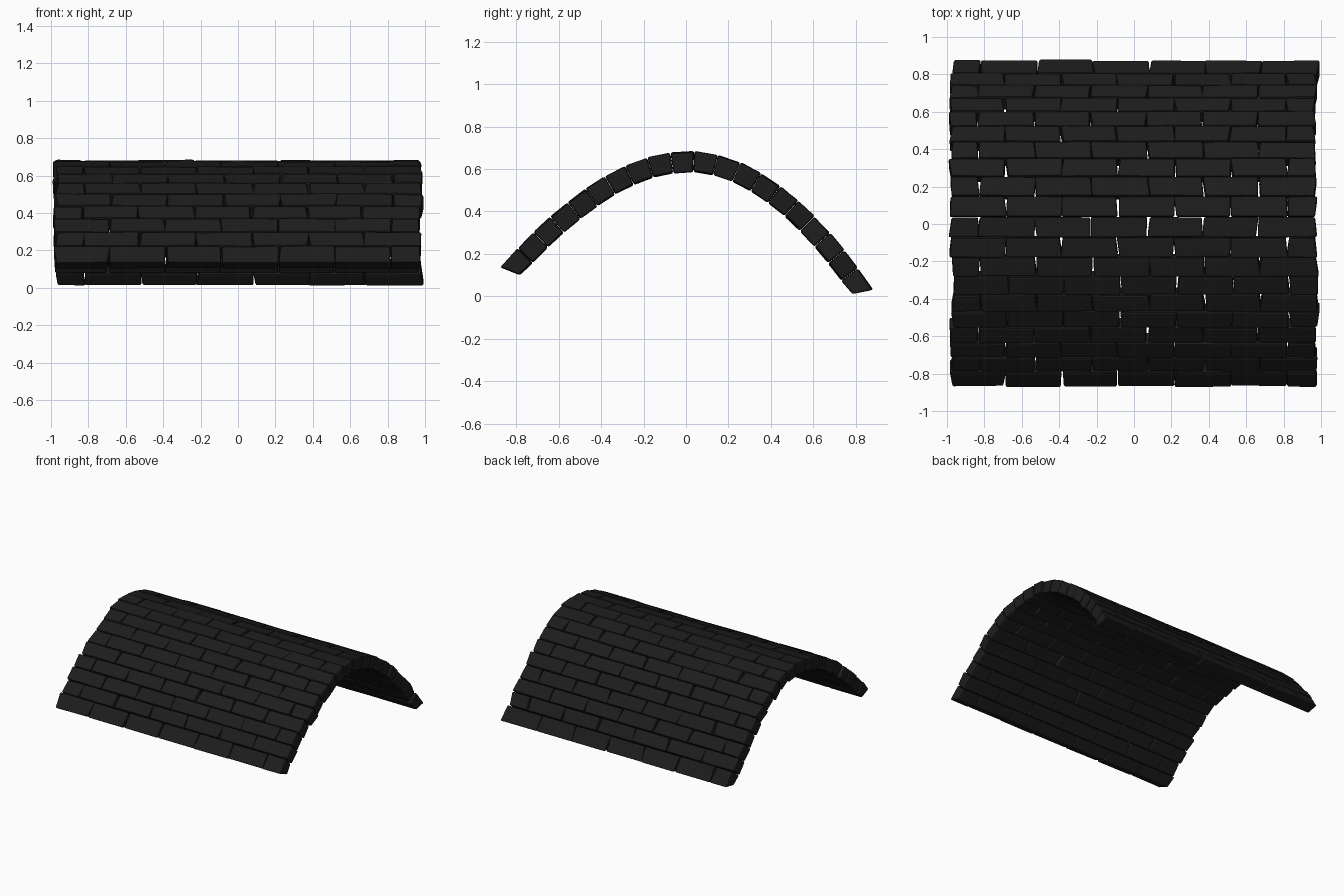
import bpy, bmesh, math, random
from mathutils import Vector
from mathutils.geometry import interpolate_bezier

if "Cube" in bpy.data.objects:
    bpy.data.objects.remove(bpy.data.objects["Cube"])

random.seed(7)
ROWS = 20
HALF_THICK = 0.047

# Centre line of the vault, as (y, z)
PROFILE = [(-0.83, 0.118), (-0.655, 0.295), (-0.52, 0.41), (-0.36, 0.522),
           (-0.19, 0.60), (0, 0.635), (0.16, 0.613), (0.31, 0.55),
           (0.455, 0.45), (0.57, 0.345), (0.69, 0.21), (0.833, 0.02)]


def smooth_line(points):
    pts = [Vector((0, y, z)) for y, z in points]
    ext = [2 * pts[0] - pts[1]] + pts + [2 * pts[-1] - pts[-2]]
    line = []
    for a, b, c, d in zip(ext, ext[1:], ext[2:], ext[3:]):
        line += interpolate_bezier(b, b + (c - a) / 6, c - (d - b) / 6, c, 20)[:-1]
    return line + [pts[-1]]


def resample(line, count):
    dist = [0]
    for a, b in zip(line, line[1:]):
        dist.append(dist[-1] + (b - a).length)
    out, k = [], 0
    for i in range(count + 1):
        s = dist[-1] * i / count
        while k < len(line) - 2 and dist[k + 1] < s:
            k += 1
        out.append(line[k].lerp(line[k + 1], (s - dist[k]) / (dist[k + 1] - dist[k])))
    return out


# Inner and outer corner of every bed joint
joints = resample(smooth_line(PROFILE), ROWS)
corners = []
for i, p in enumerate(joints):
    t = (joints[min(i + 1, ROWS)] - joints[max(i - 1, 0)]).normalized()
    n = Vector((0, -t.z, t.y))
    if i == 0:
        n = Vector((0, -0.93, 0.37))
    elif i == ROWS:
        n = Vector((0, 0.98, 0.2))
    corners.append((p - n * HALF_THICK, p + n * HALF_THICK))

# Running bond: half bricks alternate between the two ends
BOND_A = [-0.98, -0.83, -0.53, -0.23, 0.075, 0.37, 0.665, 0.975]
BOND_B = [-0.98, -0.685, -0.385, -0.085, 0.22, 0.52, 0.82, 0.975]

mat = bpy.data.materials.new("dark_brick")
mat.diffuse_color = (0.012, 0.012, 0.012, 1)
mat.use_nodes = True
mat.node_tree.nodes["Principled BSDF"].inputs["Base Color"].default_value = mat.diffuse_color


def add_brick(bm, x0, x1, row):
    # Wedge brick with slightly skewed ends and uneven face height
    lift = random.uniform(-0.003, 0.003)
    verts = []
    for x, inward in ((x0, 1), (x1, -1)):
        shift = random.uniform(-0.003, 0.006) * inward
        skew = random.uniform(-0.008, 0.008)
        for joint, side in ((row, -1), (row + 1, 1)):
            inner, outer = corners[joint]
            n = (outer - inner).normalized()
            along = (corners[row + 1][1] - corners[row][1]).normalized()
            px = x + shift + skew * side
            for p in (inner, outer):
                v = p + n * (lift + random.uniform(-0.002, 0.002))
                v -= along * side * random.uniform(0, 0.003)
                v.x = px + random.uniform(-0.003, 0.003)
                verts.append(bm.verts.new(v))
    a, b, c, d, e, f, g, h = verts
    for face in ((a, b, d, c), (e, g, h, f), (a, e, f, b),
                 (c, d, h, g), (b, f, h, d), (a, c, g, e)):
        bm.faces.new(face)


# One object per course of bricks
for row in range(ROWS):
    bm = bmesh.new()
    xs = BOND_A if row % 2 else BOND_B
    offset = random.uniform(-0.008, 0.012)
    for x0, x1 in zip(xs, xs[1:]):
        add_brick(bm, x0 + offset + 0.001, x1 + offset - 0.001, row)
    bmesh.ops.recalc_face_normals(bm, faces=bm.faces)
    mesh = bpy.data.meshes.new(f"brick_course_{row + 1:02d}")
    bm.to_mesh(mesh)
    bm.free()
    mesh.materials.append(mat)
    ob = bpy.data.objects.new(mesh.name, mesh)
    bpy.context.collection.objects.link(ob)
    bevel = ob.modifiers.new("worn_edges", 'BEVEL')
    bevel.width = 0.009
    bevel.segments = 2
    bevel.limit_method = 'NONE'
